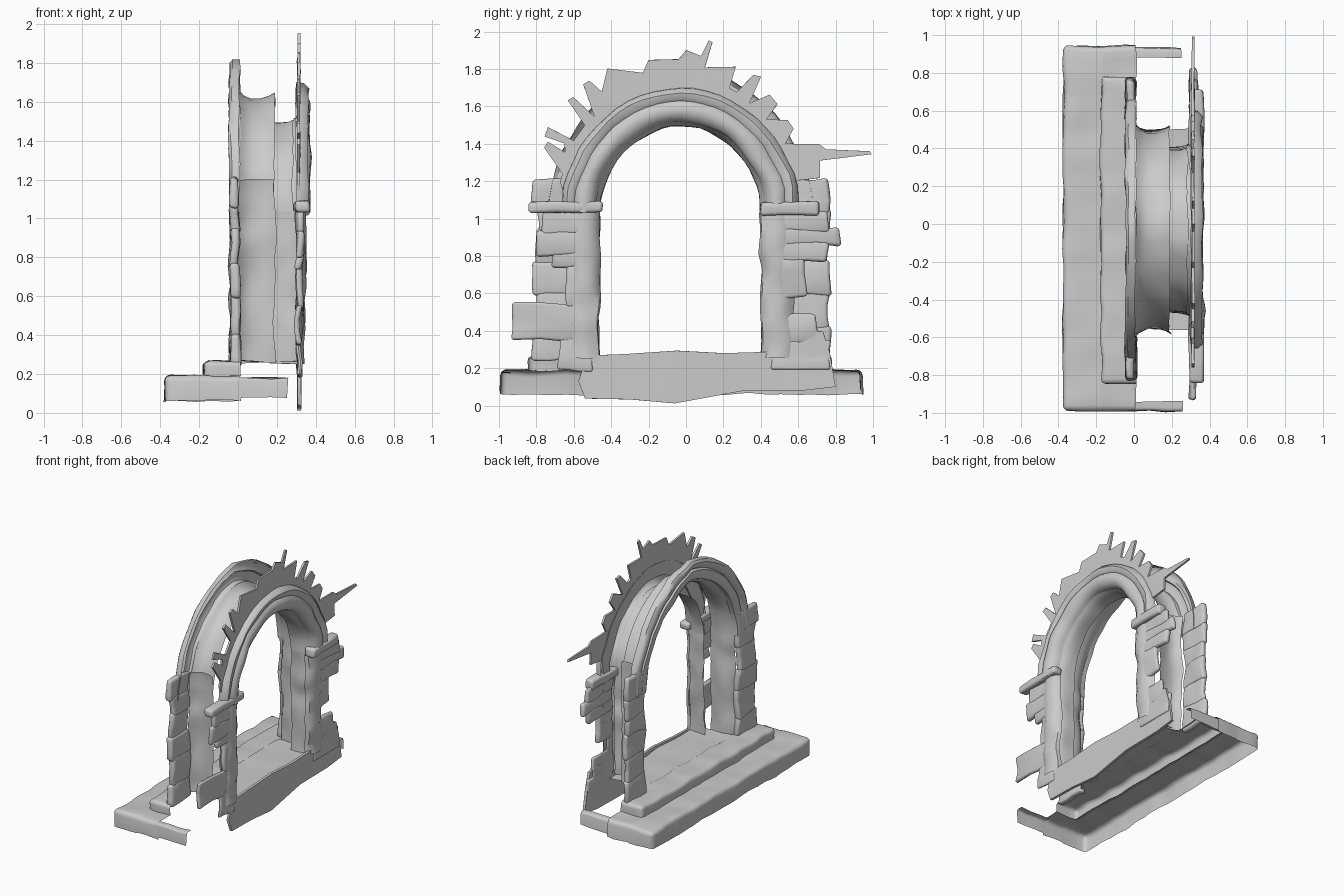
import bpy, bmesh, math, random
from mathutils import Vector, noise

random.seed(4)
old = bpy.data.objects.get("Cube")
if old:
    bpy.data.objects.remove(old, do_unlink=True)

stone = bpy.data.materials.new("weathered_grey_stone")
stone.use_nodes = True
GREY = (0.6, 0.6, 0.6, 1)
stone.diffuse_color = GREY
stone.node_tree.nodes["Principled BSDF"].inputs["Base Color"].default_value = GREY

MID, SPRING, HALF = -0.03, 1.03, 0.43


def finish(name, bm, wear=0.012):
    """Weather the vertices, then make a smooth-shaded object."""
    for v in bm.verts:
        v.co += noise.noise_vector(v.co * 7) * wear
    mesh = bpy.data.meshes.new(name)
    bm.to_mesh(mesh)
    bm.free()
    mesh.materials.append(stone)
    ob = bpy.data.objects.new(name, mesh)
    bpy.context.collection.objects.link(ob)
    bpy.ops.object.select_all(action="DESELECT")
    ob.select_set(True)
    bpy.context.view_layer.objects.active = ob
    bpy.ops.object.shade_smooth_by_angle(angle=math.radians(45))


def arch_line(d, point, steps=14):
    """Arch offset outward by d; point sets how far the arc centres part."""
    r = HALF + point + d
    top = math.acos(point / r)
    arc = [top * i / steps for i in range(steps + 1)]
    side = [(r * math.cos(a) - point, SPRING + r * math.sin(a)) for a in arc]
    return [(MID - y, z) for y, z in side] + [(MID + y, z) for y, z in side[-2::-1]]


def jamb_line(d, side, top, bottom=0.26, steps=18):
    y = MID + side * (HALF + d)
    return [(y, bottom + (top - bottom) * i / steps) for i in range(steps + 1)]


def loft(name, profile, line, wear=0.012):
    """Sweep a profile of (x, offset) pairs along a line family."""
    bm = bmesh.new()
    rows = [[bm.verts.new((x, y, z)) for y, z in line(d)] for x, d in profile]
    for a, b in zip(rows, rows[1:]):
        for i in range(len(a) - 1):
            bm.faces.new((a[i], a[i + 1], b[i + 1], b[i]))
    bmesh.ops.recalc_face_normals(bm, faces=bm.faces)
    finish(name, bm, wear)


def block(name, xs, ys, zs, drop=(), bevel=0.018, wear=0.012):
    """Worn round-edged block; drop lists the directions left open."""
    bm = bmesh.new()
    bmesh.ops.create_cube(bm, size=1)
    bm.normal_update()
    gone = [f for f in bm.faces if any(f.normal.dot(Vector(n)) > 0.9 for n in drop)]
    bmesh.ops.delete(bm, geom=gone, context="FACES")
    for v in bm.verts:
        v.co = [lo + (c + 0.5) * (hi - lo) for c, (lo, hi) in zip(v.co, (xs, ys, zs))]
    inner = [e for e in bm.edges if len(e.link_faces) == 2]
    bmesh.ops.bevel(bm, geom=inner, offset=bevel, segments=3, profile=0.5,
                    affect="EDGES", clamp_overlap=True)
    for limit, cuts in ((0.6, 11), (0.1, 2)):
        long = [e for e in bm.edges if e.calc_length() > limit]
        bmesh.ops.subdivide_edges(bm, edges=long, cuts=cuts, use_grid_fill=True)
    finish(name, bm, wear)


def slab(name, outline, x0, x1):
    """Thin upright slab cut to a ragged (y, z) outline."""
    bm = bmesh.new()
    face = bm.faces.new([bm.verts.new((x0, y, z)) for y, z in outline])
    new = bmesh.ops.extrude_face_region(bm, geom=[face])["geom"]
    bmesh.ops.translate(bm, vec=(x1 - x0, 0, 0),
                        verts=[g for g in new if isinstance(g, bmesh.types.BMVert)])
    bmesh.ops.triangulate(bm, faces=bm.faces[:])
    bmesh.ops.recalc_face_normals(bm, faces=bm.faces)
    finish(name, bm, 0.008)


def courses(name, x0, x1, inner, rows):
    """Stacked stones, each row (bottom, top, outer edge)."""
    for i, (lo, hi, outer) in enumerate(rows):
        block(f"{name}_{i + 1}", (x0, x1 + random.uniform(-0.006, 0.01)),
              sorted((inner, outer)), (lo - 0.01, hi + 0.01), wear=0.02)


DOWN, FWD, BACK = (0, 0, -1), (1, 0, 0), (-1, 0, 0)

# Steps: thin hollow shells, open underneath and behind
block("lower_step", (-0.375, -0.165), (-0.99, 0.945), (0.06, 0.19), (DOWN, FWD), 0.03)
for label, lo, hi, inward in (("left", 0.78, 0.945, -1), ("right", -0.99, -0.84, 1)):
    open_sides = (DOWN, FWD, BACK, (0, inward, 0))
    block("lower_step_corner_" + label, (-0.17, 0.01), (lo, hi), (0.065, 0.19), open_sides, 0.03)
    end = (hi - 0.06, hi - 0.01) if inward < 0 else (lo, lo + 0.05)
    block("lower_step_end_" + label, (0.0, 0.25), end, (0.08, 0.18), open_sides)
block("upper_step", (-0.175, 0.01), (-0.84, 0.78), (0.185, 0.265), (DOWN, FWD), 0.025)
block("threshold_floor", (0.0, 0.3), (-0.56, 0.5), (0.255, 0.27),
      (DOWN, FWD, BACK, (0, 1, 0), (0, -1, 0)))

# Profiles as (x, offset): the two hollow reveals, mouldings and column roll
outer_reveal = [(0.0, 0.13), (0.03, 0.105), (0.07, 0.09), (0.12, 0.09), (0.16, 0.1), (0.19, 0.115)]
inner_reveal = [(0.17, 0.0), (0.21, 0.0), (0.25, 0.003), (0.28, 0.012), (0.31, 0.03)]
rear_mould = [(0.01, 0.12), (-0.03, 0.125), (-0.045, 0.15), (-0.04, 0.19), (-0.02, 0.2),
              (-0.04, 0.215), (-0.045, 0.25), (-0.03, 0.27), (0.01, 0.275)]
front_mould = [(0.28, 0.02), (0.32, 0.025), (0.35, 0.04), (0.37, 0.075), (0.365, 0.115),
               (0.345, 0.135), (0.355, 0.15), (0.36, 0.18), (0.335, 0.205), (0.30, 0.21)]
front_roll = [(0.29, 0.0), (0.32, 0.01), (0.34, 0.05), (0.345, 0.1), (0.33, 0.15), (0.30, 0.18)]

for name, profile, point in (("outer_reveal", outer_reveal, 0.075),
                             ("inner_reveal", inner_reveal, 0.04),
                             ("rear_moulding", rear_mould, 0.09),
                             ("front_moulding", front_mould, 0.04)):
    loft(name + "_arch", profile, lambda d: arch_line(d, point))
for side, label in ((1, "left"), (-1, "right")):
    for name, profile, top in (("outer_reveal", outer_reveal, 1.2),
                               ("inner_reveal", inner_reveal, SPRING),
                               ("front_column", front_roll, SPRING)):
        loft(f"{name}_{label}", profile, lambda d: jamb_line(d, side, top), 0.018)

# Rear piers
courses("rear_pier_left", -0.04, 0.005, 0.54,
        [(0.25, 0.42, 0.77), (0.42, 0.6, 0.76), (0.6, 0.77, 0.77),
         (0.77, 0.9, 0.75), (0.9, 1.03, 0.77), (1.03, 1.2, 0.76)])
courses("rear_pier_right", -0.04, 0.005, -0.59,
        [(0.25, 0.4, -0.82), (0.4, 0.6, -0.8), (0.6, 0.76, -0.82),
         (0.76, 0.93, -0.8), (0.93, 1.06, -0.79), (1.06, 1.2, -0.82)])

# Broken masonry beside the front columns
courses("front_pier_left", 0.30, 0.33, 0.45,
        [(0.2, 0.34, 0.77), (0.34, 0.48, 0.7), (0.48, 0.58, 0.52), (0.58, 0.78, 0.64),
         (0.78, 0.87, 0.76), (0.87, 0.94, 0.82), (0.94, 1.03, 0.76)])
courses("front_pier_right", 0.30, 0.33, -0.5,
        [(0.2, 0.36, -0.68), (0.36, 0.54, -0.93), (0.54, 0.74, -0.64),
         (0.74, 0.82, -0.72), (0.82, 0.93, -0.8), (0.93, 1.03, -0.77)])

# Capitals
block("capital_left", (0.29, 0.37), (0.4, 0.71), (1.02, 1.09))
block("capital_right", (0.29, 0.37), (-0.84, -0.45), (1.03, 1.09))

# Ragged stones radiating around the front arch
ragged = [(-.64, 1.08), (-.67, 1.2), (-.66, 1.24), (-.76, 1.38), (-.74, 1.41), (-.65, 1.35),
          (-.65, 1.4), (-.76, 1.44), (-.74, 1.49), (-.6, 1.42), (-.54, 1.5), (-.63, 1.63),
          (-.6, 1.65), (-.49, 1.55), (-.55, 1.72), (-.52, 1.74), (-.45, 1.68), (-.42, 1.8),
          (-.23, 1.78), (-.2, 1.85), (-.04, 1.85), (0, 1.9), (.08, 1.87), (.12, 1.95),
          (.14, 1.94), (.1, 1.81), (.27, 1.81), (.23, 1.7), (.27, 1.68), (.36, 1.77),
          (.4, 1.76), (.34, 1.62), (.45, 1.66), (.49, 1.61), (.43, 1.53), (.54, 1.53),
          (.57, 1.48), (.53, 1.4), (.71, 1.4), (.75, 1.37), (.98, 1.36), (.99, 1.345),
          (.72, 1.31), (.72, 1.22), (.58, 1.2), (.57, 1.08)]
slab("ragged_arch_stones", ragged + arch_line(0.1, 0.04)[::-1], 0.305, 0.32)

# Broken sill under the opening
sill = [(-.57, .13), (-.53, .27), (-.3, .28), (-.05, .29), (.2, .28), (.43, .29), (.55, .42),
        (.73, .4), (.77, .28), (.8, .1), (.63, .08), (.3, .08), (-.06, .01), (-.3, .035), (-.54, .04)]
slab("broken_sill", sill, 0.305, 0.325)
